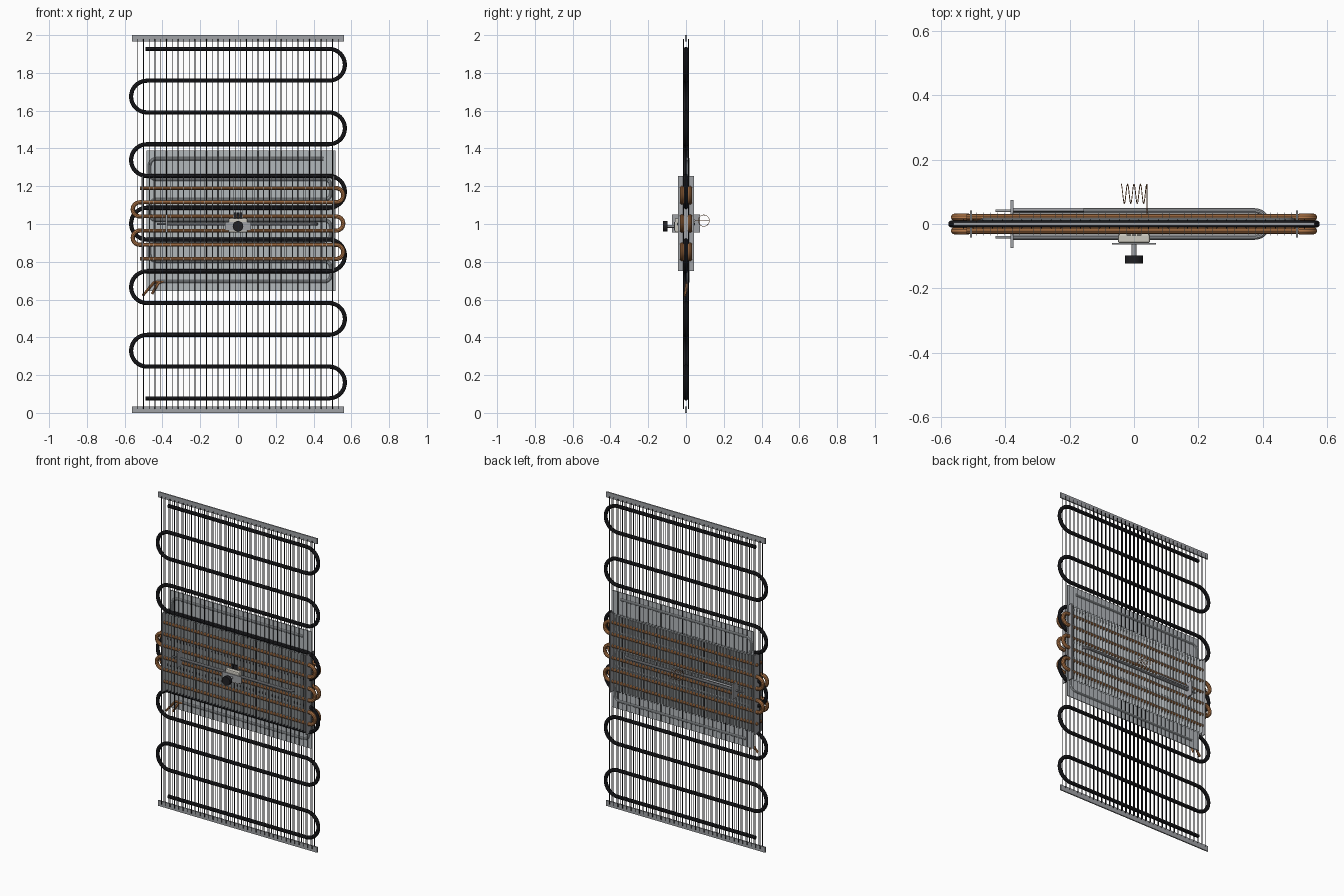
import bpy, bmesh, math
from mathutils import Vector, Matrix

if "Cube" in bpy.data.objects:
    bpy.data.objects.remove(bpy.data.objects["Cube"])


def mat(name, rgb):
    m = bpy.data.materials.new(name)
    m.diffuse_color = (*rgb, 1)
    m.use_nodes = True
    m.node_tree.nodes["Principled BSDF"].inputs["Base Color"].default_value = m.diffuse_color
    return m


BLACK = mat("black", (0.015, 0.015, 0.018))
COPPER = mat("copper", (0.50, 0.21, 0.075))
STEEL = mat("steel", (0.35, 0.36, 0.38))
ALU = mat("aluminium", (0.45, 0.48, 0.50))
BODY = mat("body", (0.60, 0.58, 0.52))


def finish(name, bm, m, smooth=False):
    me = bpy.data.meshes.new(name)
    bm.to_mesh(me)
    bm.free()
    me.materials.append(m)
    ob = bpy.data.objects.new(name, me)
    bpy.context.collection.objects.link(ob)
    if smooth:
        for p in me.polygons:
            p.use_smooth = len(p.vertices) == 4
    return ob


def boxes(name, items, m, bevel=0):
    """Boxes given as x0, x1, y0, y1, z0, z1."""
    bm = bmesh.new()
    for x0, x1, y0, y1, z0, z1 in items:
        c = Matrix.Translation(((x0 + x1) / 2, (y0 + y1) / 2, (z0 + z1) / 2))
        bmesh.ops.create_cube(bm, size=1, matrix=c @ Matrix.Diagonal((x1 - x0, y1 - y0, z1 - z0, 1)))
    if bevel:
        bmesh.ops.bevel(bm, geom=bm.edges[:], offset=bevel, segments=2, affect='EDGES', profile=0.5)
    return finish(name, bm, m)


def rods(name, segs, r, m, n=8):
    bm = bmesh.new()
    for a, b in segs:
        a, b = Vector(a), Vector(b)
        rot = (b - a).to_track_quat('Z', 'Y').to_matrix().to_4x4()
        bmesh.ops.create_cone(bm, cap_ends=True, segments=n, radius1=r, radius2=r, depth=(b - a).length,
                              matrix=Matrix.Translation((a + b) / 2) @ rot)
    return finish(name, bm, m, True)


def tube(name, pts, r, m, res=3):
    cu = bpy.data.curves.new(name, 'CURVE')
    cu.dimensions = '3D'
    cu.bevel_depth = r
    cu.bevel_resolution = res
    cu.use_fill_caps = True
    sp = cu.splines.new('POLY')
    sp.points.add(len(pts) - 1)
    for p, q in zip(sp.points, pts):
        p.co = (*q, 1)
    cu.materials.append(m)
    ob = bpy.data.objects.new(name, cu)
    bpy.context.collection.objects.link(ob)
    bpy.ops.object.select_all(action='DESELECT')
    ob.select_set(True)
    bpy.context.view_layer.objects.active = ob
    bpy.ops.object.convert(target='MESH')
    bpy.ops.object.shade_smooth_by_angle()
    return ob


def serpentine(x, z0, z1, rows, y, r, first, x_end, n=12, cx=0):
    """Rows from z0 to z1 joined by bends of corner radius r; first bend on side `first`."""
    step = (z1 - z0) / (rows - 1)
    up = 1 if step > 0 else -1
    pts = [(cx - first * x_end, y, z0)]
    side = first
    for i in range(rows - 1):
        z = z0 + i * step
        for zc, a0 in ((z + up * r, -90), (z + step - up * r, 0)):
            for k in range(n // 2 + 1):
                a = math.radians(a0 + 180 * k / n)
                p = (cx + side * (x + r * math.cos(a)), y, zc + up * r * math.sin(a))
                if (Vector(p) - Vector(pts[-1])).length > 1e-4:
                    pts.append(p)
        side = -side
    pts.append((cx + side * x_end, y, z1))
    return pts


# condenser: black serpentine tube, wires and end strips
tube("condenser_tube", serpentine(0.482, 0.077, 1.927, 12, 0, 0.084, 1, 0.49, 16), 0.0115, BLACK)
xs = [-0.53 + 1.06 * i / 35 for i in range(36)]
rods("condenser_wires", [((x, y, 0.02), (x, y, 1.98)) for x in xs for y in (-0.013, 0.013)], 0.0022, BLACK, 6)
boxes("condenser_strips", [(-0.56, 0.56, -0.004, 0.004, z, z + 0.035) for z in (0, 1.965)], STEEL)

# plate evaporator behind the tube, with embossed channel and copper connections
boxes("evaporator_plate", [(-0.485, 0.515, 0.008, 0.013, 0.645, 1.39)], ALU)
tube("plate_channel", serpentine(0.445, 1.345, 0.695, 7, 0.0105, 0.035, -1, 0.44, cx=0.012), 0.009, ALU)
for i, dx in enumerate((0, 0.025)):
    tube(f"plate_connection_{i}", [(-0.42 + dx, 0.008, 0.695), (-0.445 + dx, 0.004, 0.69),
                                   (-0.505 + 2 * dx, -0.004, 0.62 + dx * 0.4)], 0.007, COPPER)

# finned coil: two copper serpentines, fins and end plates
for name, y in (("front", -0.021), ("back", 0.021)):
    tube(f"coil_tube_{name}", serpentine(0.52, 1.19, 0.815, 6, y, 0.0375, 1, 0.52), 0.0095, COPPER)
    # thicker return bends outside the end plates
    for i in range(5):
        s, zc = (-1) ** i, 1.1525 - 0.075 * i
        bend = [(s * 0.512, y, zc + 0.0375)]
        for k in range(13):
            a = math.pi * (0.5 - k / 12)
            bend.append((s * (0.52 + 0.0375 * math.cos(a)), y, zc + 0.0375 * math.sin(a)))
        bend.append((s * 0.512, y, zc - 0.0375))
        tube(f"return_bend_{name}_{i}", bend, 0.0115, COPPER)
boxes("coil_fins", [(x - 0.0006, x + 0.0006, -0.036, 0.036, 0.76, 1.25)
                    for x in [-0.49 + 0.98 * i / 44 for i in range(45)]], ALU)
boxes("coil_end_plates", [(x - 0.003, x + 0.003, -0.042, 0.042, 0.75, 1.255) for x in (-0.507, 0.507)], STEEL)

# defrost heater: hairpin around the fin pack, with flanges and pins
arc = [(0.375 + 0.041 * math.sin(math.pi * k / 14), -0.041 * math.cos(math.pi * k / 14), 1.0) for k in range(15)]
tube("heater_tube", [(-0.38, -0.041, 1.0)] + arc + [(-0.38, 0.041, 1.0)], 0.008, STEEL)
rods("heater_pins", [((-0.43, y, 1.0), (-0.37, y, 1.0)) for y in (-0.041, 0.041)], 0.0045, STEEL)
boxes("heater_flanges", [(-0.383, -0.374, y - 0.029, y + 0.029, 0.955, 1.05) for y in (-0.045, 0.045)], STEEL)

# thermostat: body, bracket, terminals, shaft and knob
boxes("thermostat_body", [(-0.05, 0.05, -0.059, -0.03, 0.955, 1.03)], BODY, 0.006)
boxes("thermostat_bracket", [(-0.068, 0.068, -0.063, -0.059, 0.965, 1.01)], STEEL)
boxes("thermostat_terminals", [(x - 0.006, x + 0.006, -0.036, -0.032, 1.02, 1.06)
                               for x in (-0.015, 0.0, 0.015)], BLACK)
rods("thermostat_shaft", [((0, -0.10, 0.988), (0, -0.058, 0.988))], 0.008, STEEL, 16)
rods("thermostat_knob", [((0, -0.122, 0.988), (0, -0.098, 0.988))], 0.028, BLACK, 24)

# capillary: helix behind the coil, lead and sensing bulb
helix = []
for k in range(97):
    a = 2 * math.pi * 4 * k / 96
    helix.append((-0.04 + 0.08 * k / 96, 0.094 + 0.03 * math.cos(a), 1.018 + 0.03 * math.sin(a)))
tube("capillary_coil", helix + [(0.04, 0.05, 1.016), (0.04, -0.04, 1.0)], 0.0014, COPPER, 1)
rods("sensing_bulb", [((-0.38, 0.044, 1.018), (-0.155, 0.044, 1.018))], 0.006, STEEL, 12)
